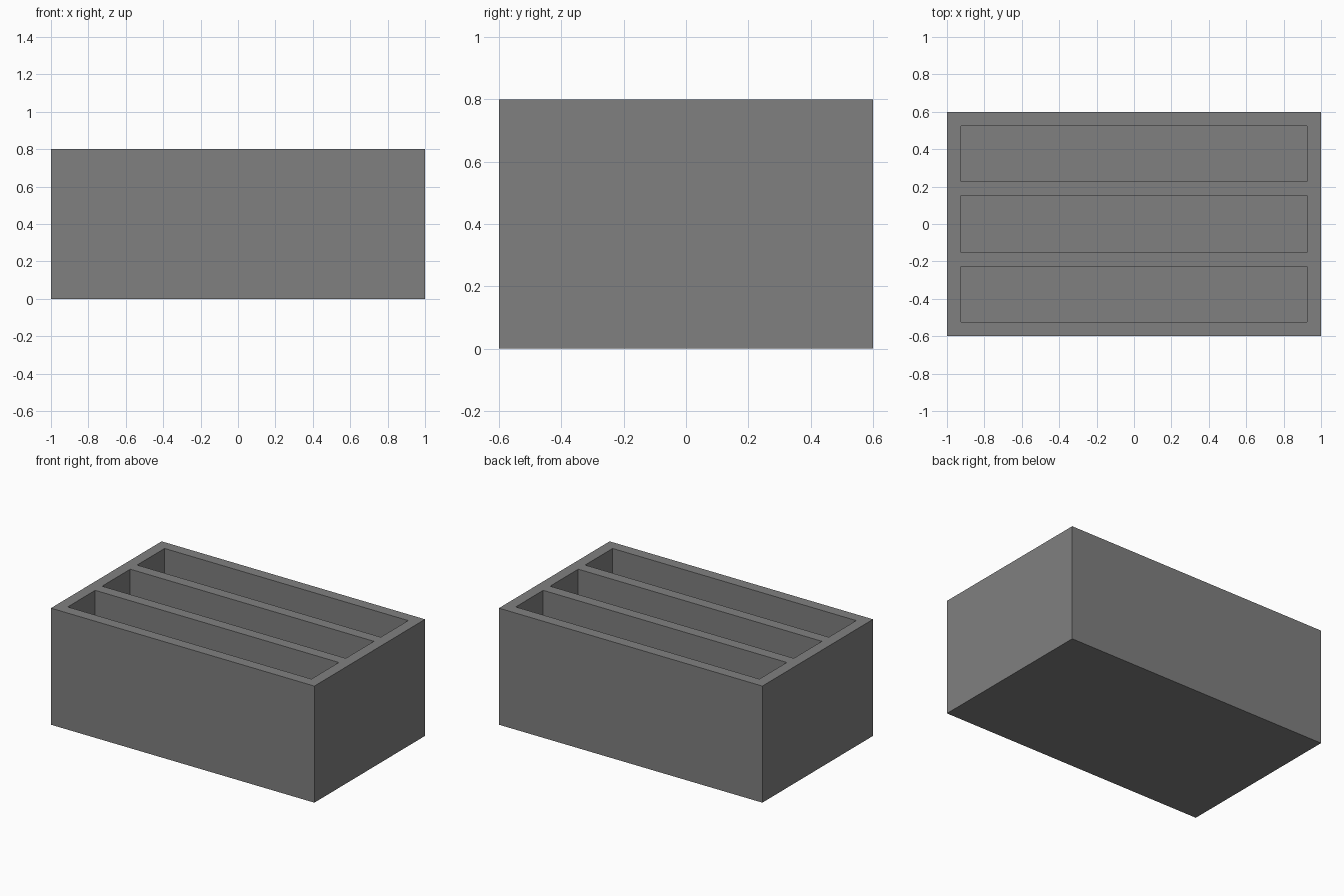
import bpy
import bmesh
from mathutils import Matrix, Vector

default_cube = bpy.data.objects.get("Cube")
if default_cube:
    bpy.data.objects.remove(default_cube, do_unlink=True)

LENGTH, DEPTH, HEIGHT = 2.0, 1.2, 0.8
WALL = 0.075
DIVIDER_Y = 0.19

# Grey material
grey = bpy.data.materials.new("mid grey")
grey.use_nodes = True
colour = (0.216, 0.216, 0.216, 1.0)
grey.diffuse_color = colour
grey.node_tree.nodes["Principled BSDF"].inputs["Base Color"].default_value = colour

# Solid block standing on the ground
bm = bmesh.new()
bmesh.ops.create_cube(bm, size=1.0, matrix=Matrix.Translation((0, 0, HEIGHT / 2))
                      @ Matrix.Diagonal((LENGTH, DEPTH, HEIGHT, 1)))


def cut(axis, position):
    """Slice the block across one axis."""
    normal = Vector((0, 0, 0))
    normal[axis] = 1
    bmesh.ops.bisect_plane(bm, geom=bm.verts[:] + bm.edges[:] + bm.faces[:],
                           plane_co=normal * position, plane_no=normal)


# Outlines of the walls and dividers
inner_x, inner_y = LENGTH / 2 - WALL, DEPTH / 2 - WALL
for side in (-1, 1):
    cut(0, side * inner_x)
    for y in (inner_y, DIVIDER_Y + WALL / 2, DIVIDER_Y - WALL / 2):
        cut(1, side * y)


# Three compartments sunk into the top, leaving a floor
def is_compartment(face):
    c = face.calc_center_median()
    on_divider = abs(abs(c.y) - DIVIDER_Y) < WALL / 2
    return (face.normal.z > 0.9 and abs(c.x) < inner_x
            and abs(c.y) < inner_y and not on_divider)


bm.normal_update()
pockets = [f for f in bm.faces if is_compartment(f)]
floors = bmesh.ops.extrude_discrete_faces(bm, faces=pockets)["faces"]
bmesh.ops.translate(bm, verts=list({v for f in floors for v in f.verts}),
                    vec=(0, 0, WALL - HEIGHT))
bmesh.ops.recalc_face_normals(bm, faces=bm.faces[:])

mesh = bpy.data.meshes.new("divided_box")
bm.to_mesh(mesh)
bm.free()
mesh.materials.append(grey)
box = bpy.data.objects.new("divided_box", mesh)
bpy.context.collection.objects.link(box)
